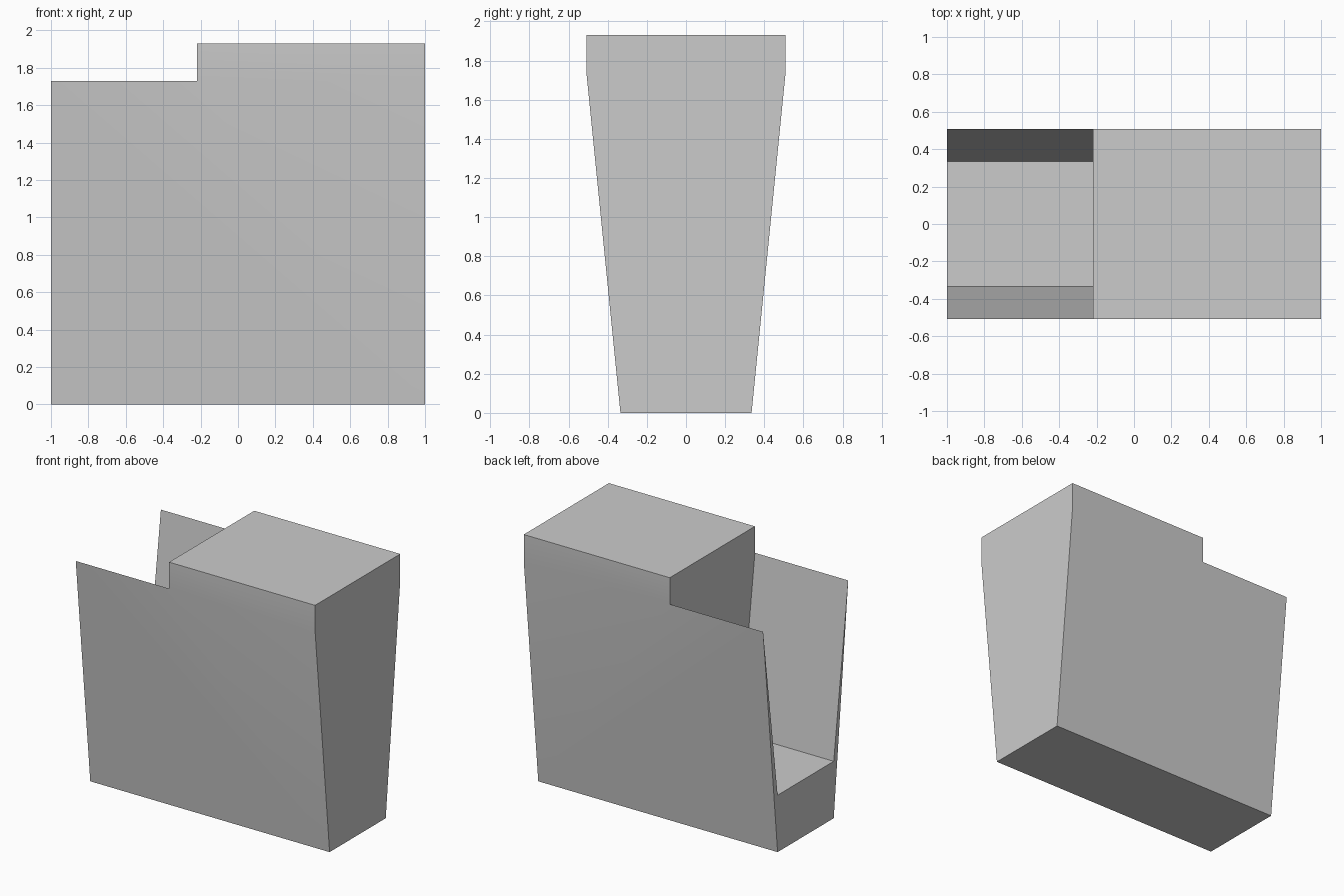
import bpy
import bmesh

cube = bpy.data.objects.get("Cube")
if cube:
    bpy.data.objects.remove(cube, do_unlink=True)

# Main dimensions
END_OPEN, STEP, END_SOLID = -1.0, -0.22, 1.0
BASE, WIDE = 0.335, 0.508
FLOOR, RIM, TOP = 0.43, 1.73, 1.93

grey = bpy.data.materials.new("plain grey")
grey.use_nodes = True
colour = (0.6, 0.6, 0.6, 1.0)
grey.diffuse_color = colour
grey.node_tree.nodes["Principled BSDF"].inputs["Base Color"].default_value = colour

bm = bmesh.new()


def section(x, points):
    """Place a (y, z) profile at x."""
    return [bm.verts.new((x, y, z)) for y, z in points]


def bridge(a, b):
    """Join two matching closed profiles with quads."""
    n = len(a)
    for i in range(n):
        j = (i + 1) % n
        bm.faces.new((a[i], a[j], b[j], b[i]))


# Open trough: side walls taper to a knife edge at the rim
trough = [(-BASE, 0), (BASE, 0), (WIDE, RIM),
          (BASE, FLOOR), (-BASE, FLOOR), (-WIDE, RIM)]
open_end = section(END_OPEN, trough)
middle = section(STEP, trough)
bm.faces.new(open_end)
bridge(open_end, middle)

# Solid block: tapered sides that turn upright above the rim
top_points = [(WIDE, TOP), (-WIDE, TOP)]
middle_top = section(STEP, top_points)
block = trough[:3] + top_points + trough[5:]
solid_end = section(END_SOLID, block)
bm.faces.new(solid_end)
bridge(middle[:3] + middle_top + middle[5:], solid_end)

# Step face between trough floor and block top
bm.faces.new(middle[2:] + middle_top[::-1])

bmesh.ops.recalc_face_normals(bm, faces=bm.faces)
# Merge the coplanar side and base panels into single faces
bmesh.ops.dissolve_limit(bm, angle_limit=0.01, verts=bm.verts, edges=bm.edges)

mesh = bpy.data.meshes.new("stepped_bin")
bm.to_mesh(mesh)
bm.free()
mesh.materials.append(grey)
bin_obj = bpy.data.objects.new("stepped_bin", mesh)
bpy.context.collection.objects.link(bin_obj)

# Soften only the slight bend near the top
bpy.ops.object.select_all(action='DESELECT')
bin_obj.select_set(True)
bpy.context.view_layer.objects.active = bin_obj
bpy.ops.object.shade_smooth_by_angle()
